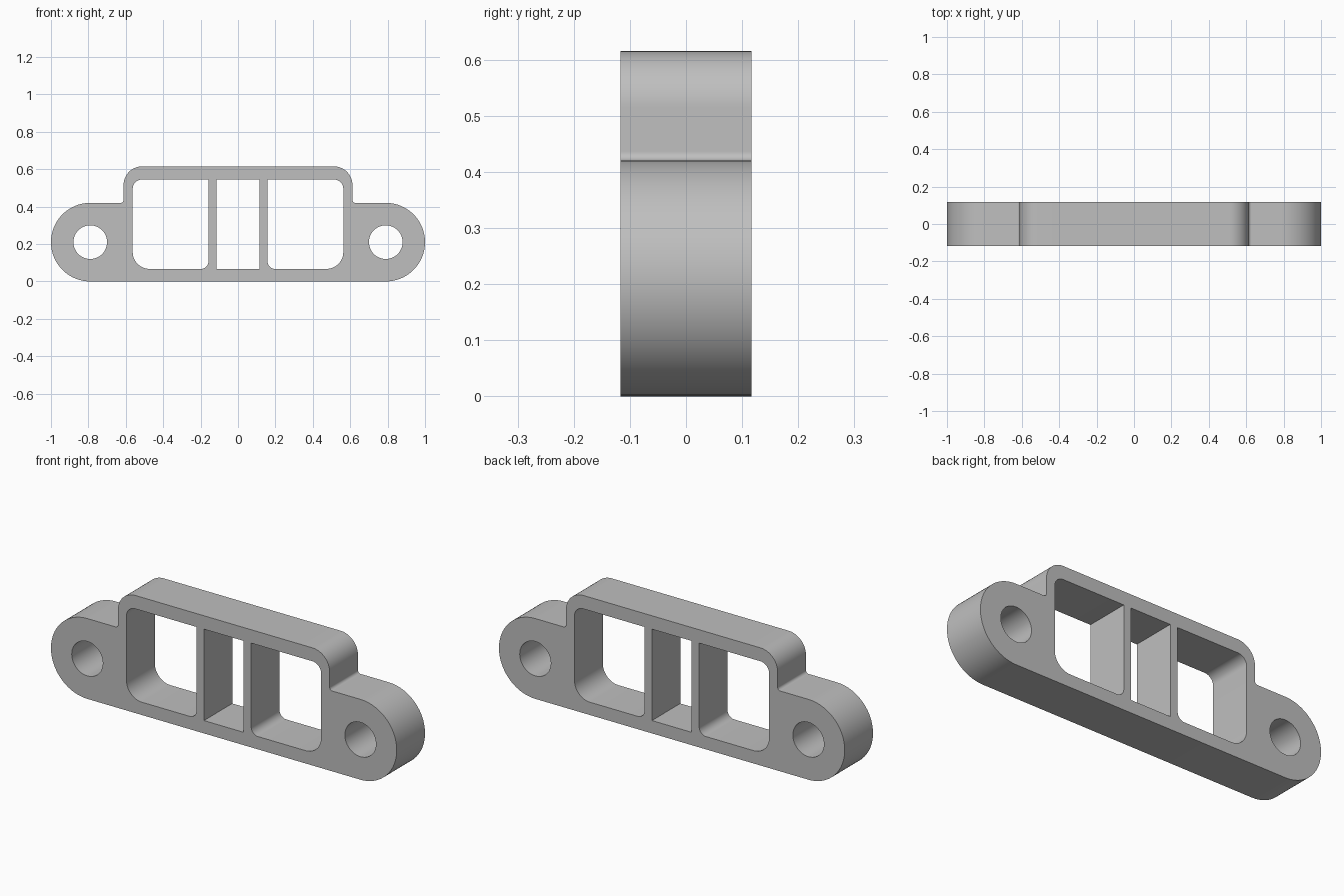
import bpy, math
from mathutils import Vector

if "Cube" in bpy.data.objects:
    bpy.data.objects.remove(bpy.data.objects["Cube"])

DEPTH = 0.234


def rounded(corners, steps=12):
    """Polygon from (x, z, radius) corners, each rounded by an arc."""
    pts = []
    for i, (x, z, r) in enumerate(corners):
        p = Vector((x, z))
        if r == 0:
            pts.append(p)
            continue
        a = (Vector(corners[i - 1][:2]) - p).normalized()
        b = (Vector(corners[(i + 1) % len(corners)][:2]) - p).normalized()
        # right-angled corners: arc centre sits r along both edges
        c = p + (a + b) * r
        for k in range(steps + 1):
            t = k / steps * math.pi / 2
            pts.append(c - b * r * math.cos(t) - a * r * math.sin(t))
    out = [p for i, p in enumerate(pts) if (p - pts[i - 1]).length > 1e-5]
    return out


def mirrored(corners):
    return [(-x, z, r) for x, z, r in reversed(corners)]


# Outer profile: rounded lugs with a raised centre block
half = [(1, 0, 0.21), (1, 0.42, 0.21), (0.612, 0.42, 0.016), (0.612, 0.615, 0.1)]
loops = [rounded(half + mirrored(half), 20)]

# Side windows, middle window
window = [(0.158, 0.067, 0.04), (0.563, 0.067, 0.09),
          (0.563, 0.545, 0.05), (0.158, 0.545, 0)]
loops += [rounded(window), rounded(mirrored(window))]
loops.append(rounded([(-0.115, 0.067, 0), (0.115, 0.067, 0),
                      (0.115, 0.545, 0), (-0.115, 0.545, 0)]))

# Bolt holes
for side in (-1, 1):
    loops.append([Vector((side * 0.79 + 0.09 * math.cos(k * math.tau / 48),
                          0.21 + 0.09 * math.sin(k * math.tau / 48)))
                  for k in range(48)])

# Filled flat curve, extruded to the full depth
curve = bpy.data.curves.new("bracket_profile", 'CURVE')
curve.dimensions = '2D'
curve.fill_mode = 'BOTH'
curve.extrude = DEPTH / 2
for pts in loops:
    s = curve.splines.new('POLY')
    s.points.add(len(pts) - 1)
    for sp, p in zip(s.points, pts):
        sp.co = (p.x, p.y, 0, 1)
    s.use_cyclic_u = True

bracket = bpy.data.objects.new("mounting_bracket", curve)
bpy.context.collection.objects.link(bracket)
bracket.rotation_euler.x = math.pi / 2
bpy.context.view_layer.objects.active = bracket
bracket.select_set(True)
bpy.ops.object.convert(target='MESH')
bracket = bpy.context.object
bpy.ops.object.transform_apply(location=False, rotation=True, scale=False)

# Weld caps to walls, smooth the rounded walls only
bpy.ops.object.mode_set(mode='EDIT')
bpy.ops.mesh.select_all(action='SELECT')
bpy.ops.mesh.remove_doubles(threshold=0.0001)
bpy.ops.mesh.normals_make_consistent(inside=False)
bpy.ops.object.mode_set(mode='OBJECT')
bpy.ops.object.shade_smooth_by_angle(angle=math.radians(30))

grey = bpy.data.materials.new("grey")
grey.diffuse_color = (0.52, 0.52, 0.52, 1)
grey.use_nodes = True
grey.node_tree.nodes["Principled BSDF"].inputs["Base Color"].default_value = grey.diffuse_color
bracket.data.materials.clear()
bracket.data.materials.append(grey)
